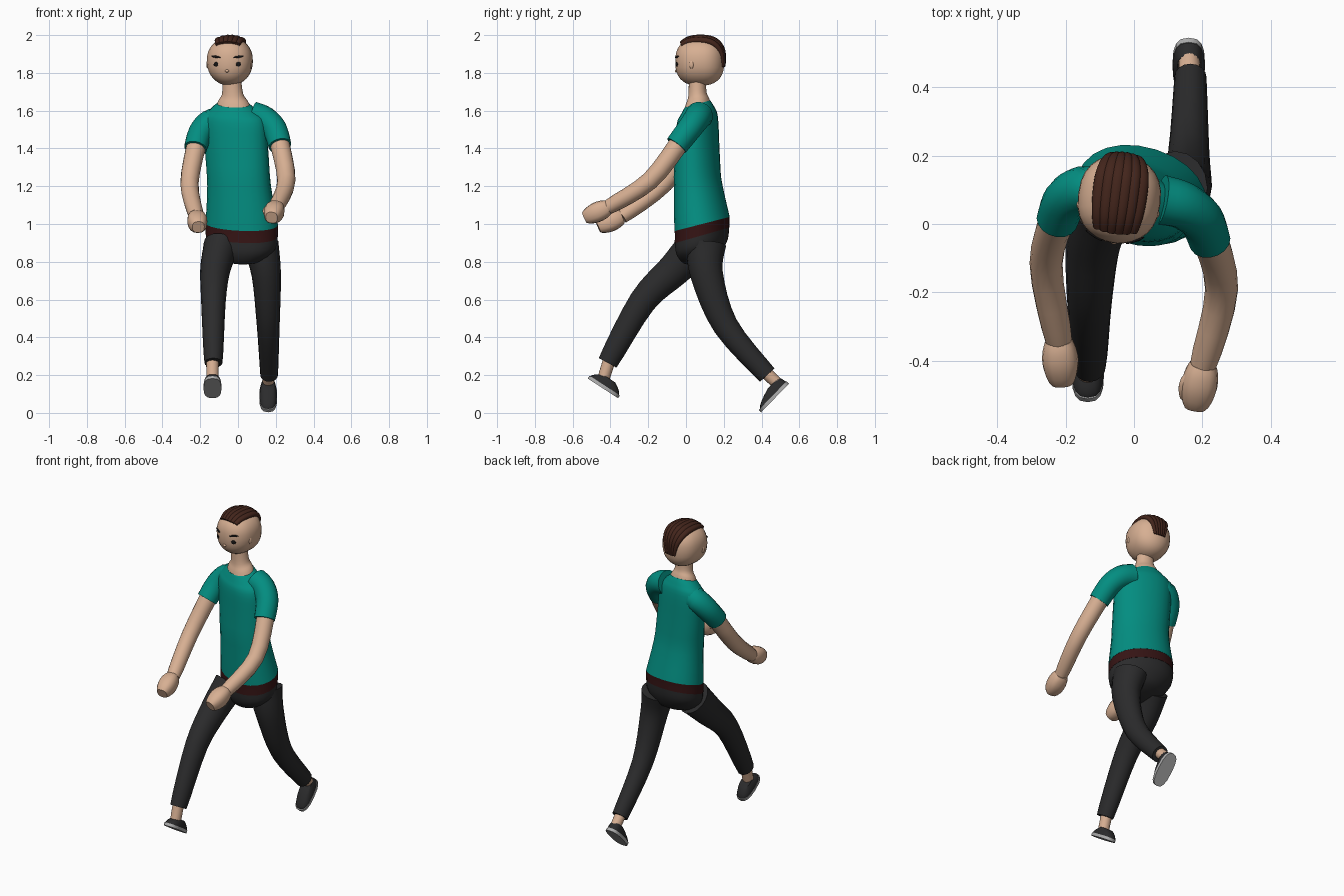
import bpy, bmesh
from math import sin, cos, pi, radians, copysign
from mathutils import Vector, Matrix

default_cube = bpy.data.objects.get("Cube")
if default_cube:
    bpy.data.objects.remove(default_cube)


def material(name, *rgb):
    mat = bpy.data.materials.new(name)
    mat.use_nodes = True
    mat.diffuse_color = (*rgb, 1)
    mat.node_tree.nodes["Principled BSDF"].inputs["Base Color"].default_value = (*rgb, 1)
    return mat


skin = material("skin", .68, .43, .29)
teal = material("teal_cloth", .001, .27, .22)
charcoal = material("charcoal_cloth", .024, .024, .025)
maroon = material("dark_maroon", .036, .007, .007)
brown = material("brown_hair", .055, .018, .011)
grey = material("sole_grey", .42, .42, .42)
black = material("black", .008, .007, .007)


def finish(name, bm, mat):
    bmesh.ops.recalc_face_normals(bm, faces=bm.faces)
    mesh = bpy.data.meshes.new(name)
    bm.to_mesh(mesh)
    bm.free()
    mesh.materials.append(mat)
    mesh.polygons.foreach_set("use_smooth", [True] * len(mesh.polygons))
    mesh.set_sharp_from_angle(angle=radians(50))
    part = bpy.data.objects.new(name, mesh)
    bpy.context.collection.objects.link(part)
    return part


def signed_power(value, power):
    return copysign(abs(value) ** power, value)


def smooth_path(points, steps=4):
    """Catmull-Rom interpolation through the given points."""
    points = [Vector(p) for p in points]
    padded = [points[0], *points, points[-1]]
    result = []
    for before, start, end, after in zip(padded, padded[1:], padded[2:], padded[3:]):
        leave, arrive = (end - before) / 2, (after - start) / 2
        for step in range(steps):
            t = step / steps
            ease = t * t * (3 - 2 * t)
            result.append(start.lerp(end, ease) + leave * t * (1 - t) ** 2 - arrive * t * t * (1 - t))
    return result + [points[-1]]


def skin_rings(name, mat, rings, sides=16, power=1):
    """Join rings of (centre, scaled side axis, scaled depth axis) into a capped surface."""
    bm = bmesh.new()
    loops = []
    for centre, side, depth in rings:
        angles = [2 * pi * k / sides for k in range(sides)]
        loops.append([bm.verts.new(centre + side * signed_power(cos(a), power)
                                   + depth * signed_power(sin(a), power)) for a in angles])
    for lower, upper in zip(loops, loops[1:]):
        for k in range(sides):
            bm.faces.new((lower[k - 1], lower[k], upper[k], upper[k - 1]))
    bm.faces.new(loops[0])
    bm.faces.new(loops[-1])
    return finish(name, bm, mat)


def tube(name, mat, points, start, end, bulge=0, ease=1, flat=1, power=1):
    """Limb along a path, tapering from the start radius to the end radius."""
    path = smooth_path(points)
    last = len(path) - 1
    rings = []
    for i, centre in enumerate(path):
        t = i / last
        radius = end + (start - end) * (1 - t) ** ease + bulge * sin(pi * t)
        along = (path[min(i + 1, last)] - path[max(i - 1, 0)]).normalized()
        side = Vector((1, 0, 0))
        side = (side - along * along.x).normalized()
        rings.append((centre, side * radius * flat, along.cross(side) * radius))
    return skin_rings(name, mat, rings, power=power)


def body(name, mat, stations):
    """Trunk from (height, half width, half depth), turned sideways and leaning with height."""
    rings = []
    for z, width, depth in smooth_path(stations):
        tilt = min(16, 160 * (z - 1.3) ** 2)
        turn = Matrix.Rotation(radians(tilt), 3, 'X') @ Matrix.Rotation(radians(-18), 3, 'Z')
        back = max(0, min(.25, 1.25 - z)) / 10
        centre = Vector((.02 - .07 * max(0, z - 1), .06 + back, z))
        rings.append((centre, turn.col[0] * width, turn.col[1] * depth))
    return skin_rings(name, mat, rings, sides=24, power=.95)


# Trunk and neck
body("shirt_body", teal, [(1, .195, .144), (1.2, .172, .122), (1.4, .172, .108),
                          (1.55, .17, .1), (1.6, .13, .085), (1.635, .088, .068)])
body("belt", maroon, [(1, .194, .143), (.94, .195, .144)])
body("trouser_seat", charcoal, [(.95, .194, .143), (.88, .185, .135), (.82, .12, .1), (.8, .05, .05)])
body("neck", skin, [(1.6, .1, .078), (1.65, .08, .062), (1.69, .056, .049), (1.78, .05, .046)])

# Trouser legs with ankles
tube("right_trouser_leg", charcoal, [(-.09, .05, .88), (-.12, -.06, .76), (-.13, -.23, .59), (-.13, -.415, .265)],
     .105, .053, ease=.9, flat=.9)
tube("left_trouser_leg", charcoal, [(.12, .105, .89), (.15, .11, .73), (.16, .21, .46), (.165, .43, .2)],
     .108, .052, ease=1.2, flat=.9)
tube("right_ankle", skin, [(-.135, -.4, .3), (-.135, -.44, .17)], .034, .032)
tube("left_ankle", skin, [(.163, .41, .225), (.16, .5, .14)], .034, .03)


def shoe(side, centre, pitch, length, height, slide):
    """Rounded upper shrinking toward the ankle, over a flat sole."""
    def layer(rise, shrink, shift):
        middle = Vector((0, shift, rise))
        return middle, Vector((.047 * (1 - shrink / 2), 0, 0)), Vector((0, length * (1 - shrink), 0))

    levels = [k / 5 for k in range(6)]
    upper = [layer(height * t, .6 * t * t, slide * t * t) for t in levels]
    sole = [layer(-.006, -.02, 0), layer(.012, -.02, 0)]
    for name, mat, rings in (("shoe", charcoal, upper), ("sole", grey, sole)):
        part = skin_rings(side + "_" + name, mat, rings, power=.75)
        part.matrix_world = Matrix.Translation(centre) @ Matrix.Rotation(radians(pitch), 4, 'X')


shoe("right", (-.135, -.437, .135), -33, .094, .056, 0)
shoe("left", (.16, .467, .083), 46, .103, .056, .05)

# Sleeves and bare arms
tube("right_sleeve", teal, [(-.09, .09, 1.55), (-.15, .1, 1.535), (-.2, .07, 1.48), (-.225, .01, 1.4)], .074, .061)
tube("left_sleeve", teal, [(.08, .07, 1.575), (.14, .055, 1.555), (.195, .015, 1.5), (.222, -.05, 1.415)], .074, .061)
right_wrist, left_wrist = Vector((-.22, -.34, 1.04)), Vector((.203, -.41, 1.09))
tube("right_arm", skin, [(-.215, .04, 1.44), (-.257, -.115, 1.215), right_wrist], .053, .039, ease=.6)
tube("left_arm", skin, [(.215, -.02, 1.45), (.256, -.19, 1.23), left_wrist], .053, .039, ease=.6)


def hand(side, wrist, inward):
    """Loose fist with the thumb on its inner side."""
    reach = Vector((inward / 5, -1, -.45)) * .125
    tube(side + "_hand", skin, [wrist, wrist + reach / 2, wrist + reach], .038, .032, bulge=.018, power=.8)
    thumb = wrist + Vector((inward * .04, 0, .01))
    tube(side + "_thumb", skin, [wrist, thumb + reach * .4, thumb + reach * .8], .015, .008, bulge=.007)


hand("left", left_wrist, -1)
hand("right", right_wrist, .4)

# Head
head_turn = Matrix.Rotation(radians(-7), 4, 'Z')
head_frame = Matrix.Translation((-.043, .073, 1.859)) @ head_turn


def skull(x, y, z):
    """Move a unit sphere point onto the boxier head with its tapered jaw."""
    jaw = 1 - .1 * max(0, -z)
    return head_frame @ Vector((.121 * x * jaw, .13 * signed_power(y, .8), .127 * signed_power(z, .8)))


def ball():
    bm = bmesh.new()
    bmesh.ops.create_uvsphere(bm, u_segments=28, v_segments=18, radius=1)
    return bm


head = ball()
for vert in head.verts:
    vert.co = skull(*vert.co)
finish("head", head, skin)

# Hair strands combed from forehead to nape
for strand in range(6):
    lane = (strand - 2.5) / 4.8
    path = []
    for step in range(8):
        t = step / 7
        angle = radians(46 + 142 * t)
        across = lane * (.8 + sin(pi * t) / 5 - t * t / 3)
        ring = (1 - across ** 2) ** .5
        path.append(skull(across, -ring * cos(angle), ring * sin(angle)))
    tube("hair_strand_" + str(strand), brown, path, .012, .007, bulge=.008, flat=1.2)


def bead(name, mat, position, scale, turn=0, roll=0):
    part = finish(name, ball(), mat)
    part.matrix_world = (Matrix.Translation(position) @ head_turn @ Matrix.Rotation(radians(turn), 4, 'Z')
                         @ Matrix.Rotation(radians(roll), 4, 'Y') @ Matrix.Diagonal((*scale, 1)))


def face_point(x, z):
    return skull(x, -(1 - x * x - z * z) ** .5, z)


# Face details and ears
for side, sign in (("left", 1), ("right", -1)):
    bead(side + "_eye", black, face_point(sign / 2, -.06), (.014, .004, .012), 26 * sign)
    bead(side + "_eyebrow", black, face_point(sign / 2, .14), (.029, .0045, .006), 26 * sign, -8 * sign)
    bead(side + "_ear", skin, head_frame @ Vector((.114 * sign, -.03, -.014)), (.008, .012, .022))
bead("nose", skin, face_point(0, -.3), (.01, .008, .008))
